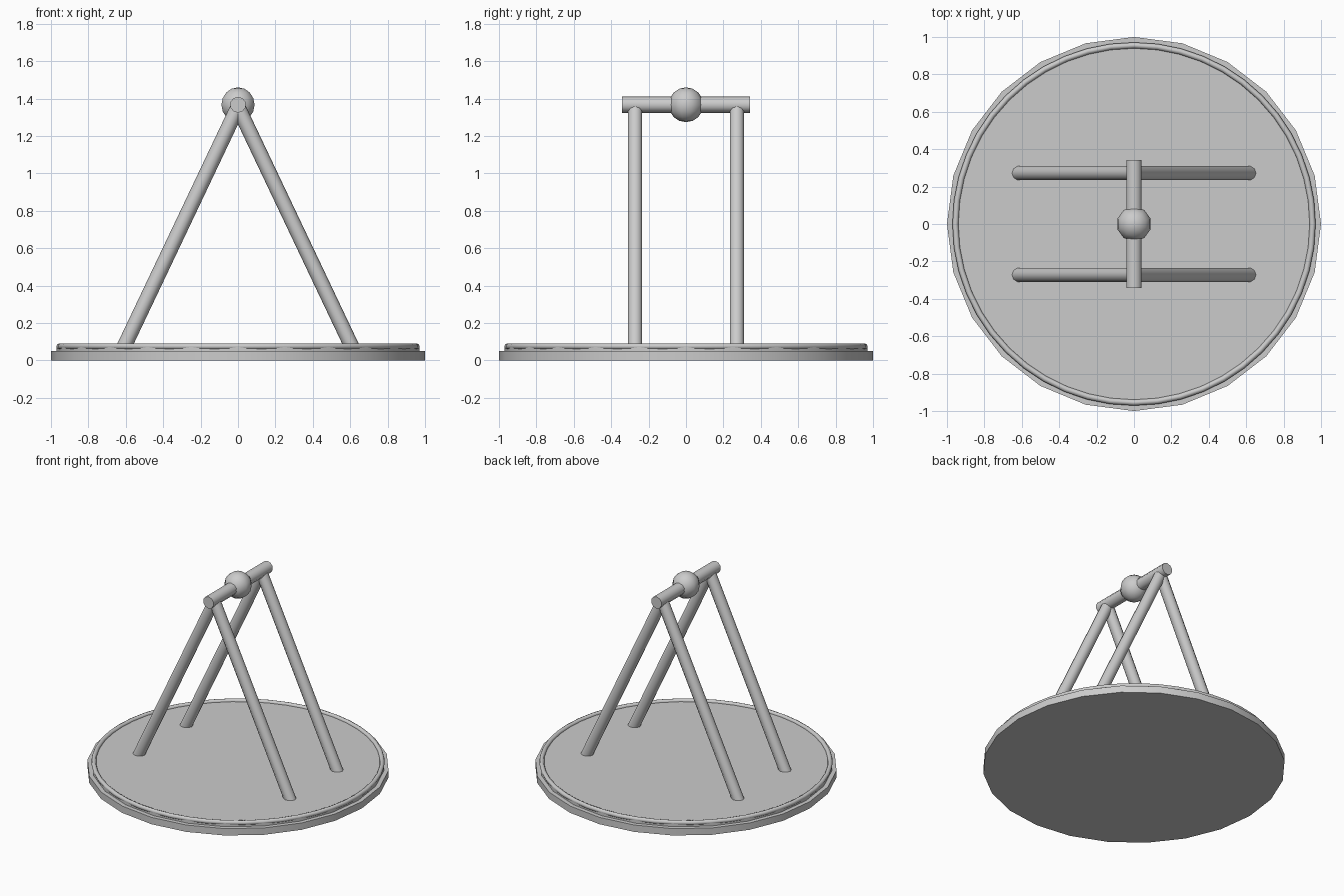
import bpy
from math import radians
from mathutils import Vector

if "Cube" in bpy.data.objects:
    bpy.data.objects.remove(bpy.data.objects["Cube"])


def finish(name, angle=40):
    ob = bpy.context.object
    ob.name = name
    bpy.ops.object.shade_smooth_by_angle(angle=radians(angle))
    return ob


def rod(name, a, b, radius, sides):
    a, b = Vector(a), Vector(b)
    d = b - a
    bpy.ops.mesh.primitive_cylinder_add(
        vertices=sides, radius=radius, depth=d.length, location=(a + b) / 2,
        rotation=d.to_track_quat('Z', 'Y').to_euler())
    return finish(name)


# Stepped round base
rod("base_plate", (0, 0, 0), (0, 0, 0.05), 1.0, 24)
rod("floor_disc", (0, 0, 0.04), (0, 0, 0.075), 0.97, 24)

# Rounded rim around the floor
bpy.ops.mesh.primitive_torus_add(
    major_segments=48, minor_segments=8, major_radius=0.955,
    minor_radius=0.016, location=(0, 0, 0.075))
finish("base_rim", 60)

# Two A-shaped pairs of legs
for sy, end in ((-1, "front"), (1, "back")):
    for sx, side in ((-1, "left"), (1, "right")):
        y = sy * 0.272
        rod(f"{end}_{side}_leg", (sx * 0.62, y, 0.05), (0, y, 1.355), 0.04, 10)

# Crossbar with a ball in the middle
rod("crossbar", (0, -0.342, 1.367), (0, 0.342, 1.367), 0.043, 10)
bpy.ops.mesh.primitive_uv_sphere_add(
    segments=10, ring_count=8, radius=0.093, location=(0, 0, 1.367))
finish("ball", 60)
